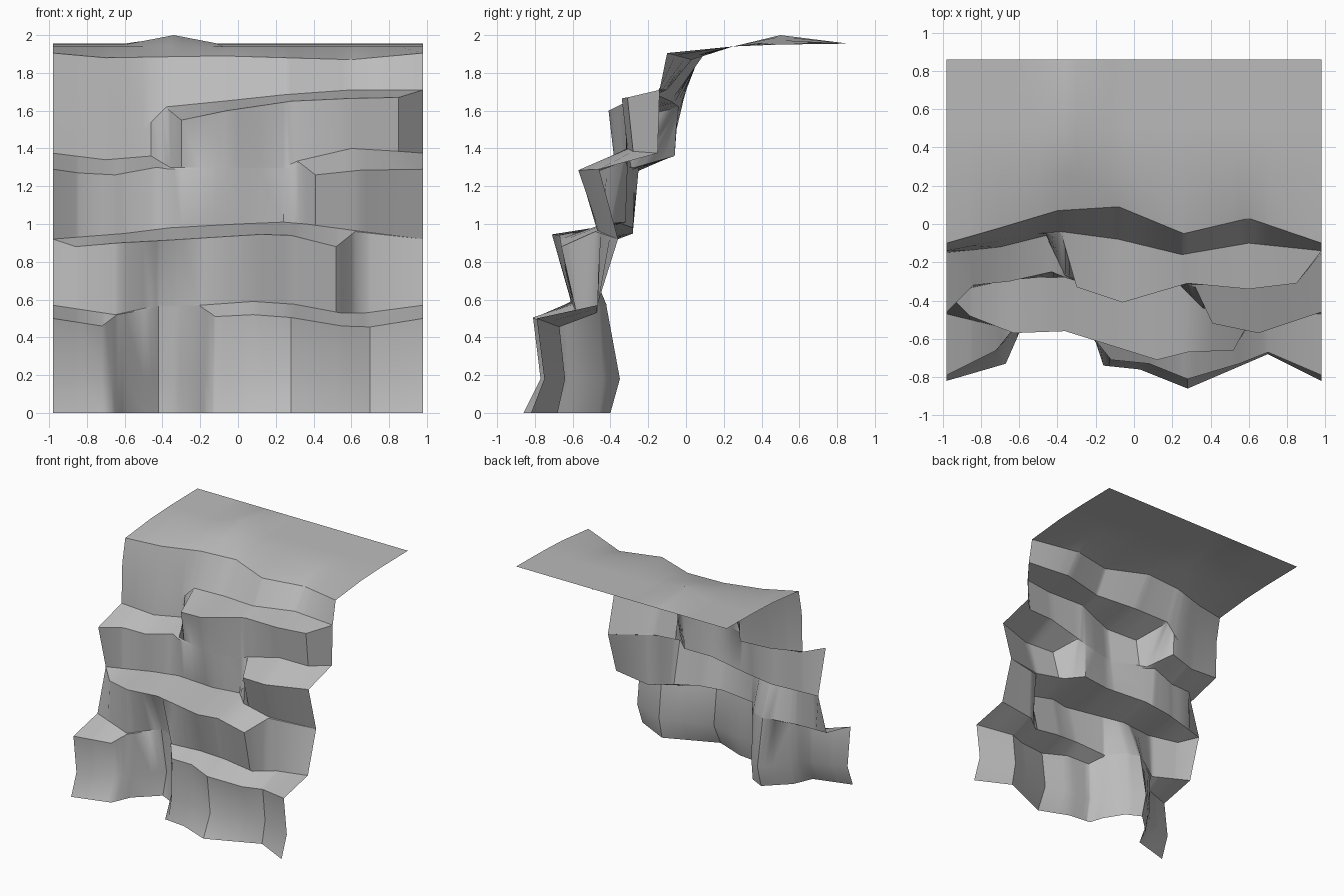
import bpy
import bmesh

HALF_WIDTH = .98


def remove_default_cube():
    cube = bpy.data.objects.get("Cube")
    if cube:
        bpy.data.objects.remove(cube, do_unlink=True)


def make_material(name, value):
    colour = (value, value, value, 1)
    material = bpy.data.materials.new(name)
    material.use_nodes = True
    material.diffuse_color = colour
    for node in material.node_tree.nodes:
        if node.type == "BSDF_PRINCIPLED":
            node.inputs["Base Color"].default_value = colour
    return material


def contour(end, *points):
    """A line across the cliff; both side borders share the same (y, z) end."""
    return [(-HALF_WIDTH, *end), *points, (HALF_WIDTH, *end)]


def level(z, end, *points):
    """A contour at one constant height."""
    return contour((end, z), *[(x, y, z) for x, y in points])


def sample(line, x):
    """Point on a contour at a given x."""
    for start, stop in zip(line, line[1:]):
        if start[0] <= x <= stop[0]:
            t = (x - start[0]) / (stop[0] - start[0])
            return [a + (b - a) * t for a, b in zip(start, stop)]
    return line[-1]


def loft(name, contours, stations, material):
    """Skin a sheet over contours listed from the top or back downwards."""
    bm = bmesh.new()
    grid = [[bm.verts.new(sample(line, x)) for x in stations] for line in contours]
    for upper, lower in zip(grid, grid[1:]):
        for i in range(len(stations) - 1):
            bm.faces.new((upper[i], lower[i], lower[i + 1], upper[i + 1]))
    bmesh.ops.remove_doubles(bm, verts=bm.verts[:], dist=.002)
    mesh = bpy.data.meshes.new(name)
    bm.to_mesh(mesh)
    bm.free()
    mesh.materials.append(material)
    sheet = bpy.data.objects.new(name, mesh)
    bpy.context.collection.objects.link(sheet)
    bpy.ops.object.select_all(action="DESELECT")
    sheet.select_set(True)
    bpy.context.view_layer.objects.active = sheet
    bpy.ops.object.shade_smooth_by_angle(angle=.6)
    return sheet


remove_default_cube()
stone = make_material("grey stone", .5)

# Plateau: flat back border, a low hump, then the cliff rim
plateau_back = level(1.955, .86)
plateau_hump = contour((.5, 1.95), (-.6, .5, 1.95), (-.34, .5, 2), (-.08, .5, 1.95))
plateau_dip = level(1.94, .25)
rim = contour((-.1, 1.905), (-.7, -.02, 1.88), (-.4, .07, 1.885),
              (-.08, .09, 1.89), (.26, -.05, 1.88), (.6, .03, 1.87))

# Upper ledge: the tall central block, fading into the wall at the left
upper_back = contour((-.14, 1.71), (-.5, -.05, 1.5), (-.38, -.04, 1.62),
                     (-.08, -.08, 1.65), (.25, -.16, 1.685), (.6, -.1, 1.71))
upper_front = contour((-.14, 1.71), (-.5, -.05, 1.5), (-.38, -.05, 1.615),
                      (-.3, -.33, 1.55), (-.06, -.41, 1.6), (.28, -.31, 1.65),
                      (.6, -.34, 1.665), (.85, -.31, 1.67))

# Side ledge: wraps round both borders and vanishes in the central block
side_back = contour((-.15, 1.375), (-.7, -.12, 1.34), (-.46, -.06, 1.36),
                    (-.36, -.27, 1.3), (-.06, -.375, 1.3), (.24, -.31, 1.3),
                    (.32, -.32, 1.335), (.6, -.31, 1.4), (.85, -.28, 1.385))
side_front = contour((-.46, 1.29), (-.84, -.32, 1.27), (-.65, -.3, 1.26),
                     (-.43, -.25, 1.3), (-.36, -.28, 1.29), (-.06, -.375, 1.29),
                     (.24, -.31, 1.29), (.32, -.33, 1.33), (.41, -.52, 1.26),
                     (.65, -.57, 1.285))

# Middle ledge: one long shelf ending in a blunt nose at the right
middle_back = contour((-.36, .92), (-.6, -.28, .95), (-.36, -.28, .98),
                      (0, -.34, 1), (.24, -.32, 1.01), (.36, -.44, 1),
                      (.62, -.47, .965))
middle_front = contour((-.36, .92), (-.86, -.48, .88), (-.63, -.57, .9),
                       (-.36, -.56, .915), (.12, -.71, .945), (.28, -.67, .94),
                       (.52, -.66, .88), (.62, -.48, .96))

# Lower ledge: two foot blocks with a crevice between them
lower_back = contour((-.47, .57), (-.65, -.55, .52), (-.42, -.42, .57),
                     (-.3, -.46, .57), (-.2, -.6, .57), (.08, -.61, .59),
                     (.3, -.6, .575), (.54, -.58, .53), (.68, -.47, .53))
lower_front = contour((-.79, .5), (-.72, -.66, .46), (-.64, -.56, .52),
                      (-.42, -.42, .56), (-.3, -.46, .56), (-.2, -.61, .565),
                      (-.12, -.71, .51), (.08, -.73, .52), (.28, -.81, .505),
                      (.55, -.73, .46), (.7, -.67, .455))

# Foot of the wall, narrowing slightly before it flares at the ground
foot_waist = level(.18, -.75, (-.7, -.64), (-.61, -.55), (-.42, -.35), (-.3, -.44),
                   (-.18, -.62), (-.13, -.7), (.08, -.71), (.28, -.77), (.7, -.64))
foot_base = level(0, -.82, (-.67, -.73), (-.6, -.57), (-.42, -.4), (-.3, -.46),
                  (-.2, -.62), (-.16, -.74), (.03, -.76), (.28, -.86), (.7, -.68))

plateau_lines = [plateau_back, plateau_hump, plateau_dip, rim]
cliff_lines = [rim, upper_back, upper_front, side_back, side_front, middle_back,
               middle_front, lower_back, lower_front, foot_waist, foot_base]
stations = sorted({p[0] for line in plateau_lines + cliff_lines for p in line})

loft("plateau", plateau_lines, stations, stone)
loft("cliff_face", cliff_lines, stations, stone)
